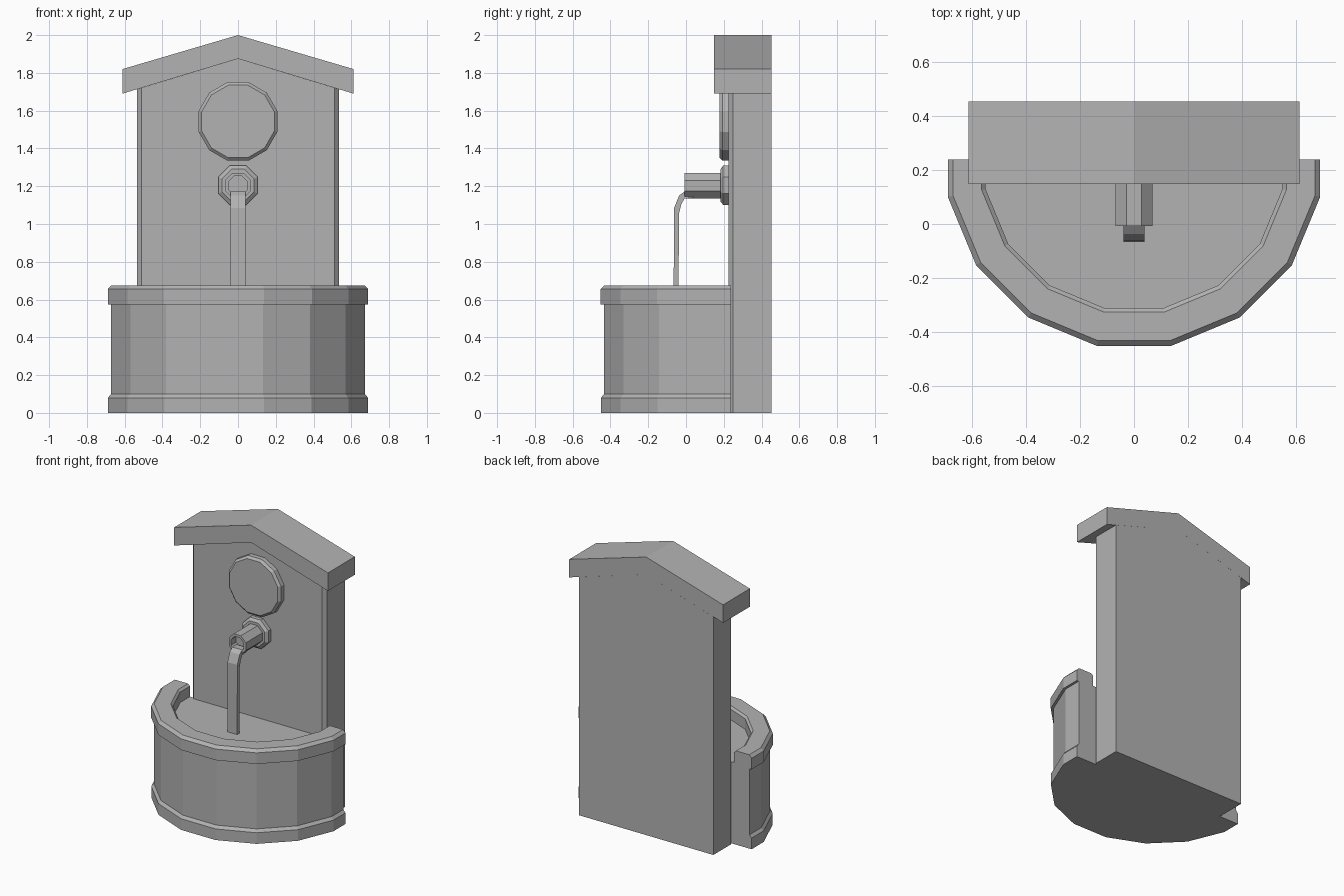
import bpy, bmesh
from math import sin, cos, pi

cube = bpy.data.objects.get("Cube")
if cube:
    bpy.data.objects.remove(cube, do_unlink=True)

stone = bpy.data.materials.new("grey stone")
stone.use_nodes = True
GREY = (0.45, 0.45, 0.45, 1)
stone.diffuse_color = GREY
stone.node_tree.nodes["Principled BSDF"].inputs["Base Color"].default_value = GREY


def finish(name, bm):
    bmesh.ops.recalc_face_normals(bm, faces=bm.faces)
    mesh = bpy.data.meshes.new(name)
    bm.to_mesh(mesh)
    bm.free()
    mesh.materials.append(stone)
    obj = bpy.data.objects.new(name, mesh)
    bpy.context.collection.objects.link(obj)
    return obj


def loft(name, rings):
    """Skin closed rings of points and cap both ends."""
    bm = bmesh.new()
    loops = [[bm.verts.new(p) for p in ring] for ring in rings]
    n = len(loops[0])
    for a, b in zip(loops, loops[1:]):
        for i in range(n):
            j = (i + 1) % n
            bm.faces.new((a[i], a[j], b[j], b[i]))
    bm.faces.new(loops[0])
    bm.faces.new(loops[-1])
    return finish(name, bm)


def turned(name, sides, z, steps):
    """Flat-sided turning about a front-to-back axis; steps are (apothem, y)."""
    rings = []
    for apothem, y in steps:
        r = apothem / cos(pi / sides)
        angles = [2 * pi * (i + 0.5) / sides for i in range(sides)]
        rings.append([(r * cos(a), y, z + r * sin(a)) for a in angles])
    return loft(name, rings)


# Half-round basin: base moulding, body, rim and filled level
END_Y = 0.238
WATER = 0.585
profile = [(0.702, 0), (0.702, 0.08), (0.685, 0.10), (0.685, 0.575),
           (0.703, 0.575), (0.703, 0.655), (0.683, 0.675),
           (0.575, 0.675), (0.56, 0.66), (0.56, WATER)]
bm = bmesh.new()
arcs = []
for r, z in profile:
    pts = [(r * cos(pi / 16), 0)]
    pts += [(r * cos(pi * (i + 0.5) / 8), r * sin(pi * (i + 0.5) / 8)) for i in range(8)]
    pts.append((-pts[0][0], 0))
    arcs.append([bm.verts.new((x, END_Y - d, z)) for x, d in pts])
for a, b in zip(arcs, arcs[1:]):
    for i in range(len(a) - 1):
        bm.faces.new((a[i], a[i + 1], b[i + 1], b[i]))
bm.faces.new(arcs[0])
bm.faces.new(arcs[-1])
bm.faces.new([a[0] for a in arcs] + [a[-1] for a in reversed(arcs)])
finish("basin", bm)

# Back wall with chamfered front corners and a gabled top
BACK = 0.453
SLOPE = 0.303
half = [(0, 0.225), (0.51, 0.225), (0.535, 0.25), (0.535, BACK), (0, BACK)]
plan = half + [(-x, y) for x, y in reversed(half[1:-1])]
loft("back_wall", [[(x, y, 0) for x, y in plan],
                   [(x, y, 1.875 - SLOPE * abs(x)) for x, y in plan]])

# Gabled coping
gable = [(-0.612, 1.69), (0, 1.875), (0.612, 1.69),
         (0.612, 1.82), (0, 2.0), (-0.612, 1.82)]
loft("roof", [[(x, y, z) for x, z in gable] for y in (0.148, BACK)])

# Round plaque and spout fittings
turned("plaque", 12, 1.543, [(0.208, 0.24), (0.208, 0.192), (0.192, 0.177)])
turned("spout_flange", 8, 1.205, [(0.104, 0.24), (0.104, 0.197), (0.085, 0.182)])
turned("spout", 8, 1.203, [(0.068, 0.2), (0.068, -0.008), (0.05, -0.008), (0.05, 0.05)])

# Water stream: side path of (outer, inner) edge points
path = [((0.04, 1.172), (0.04, 1.14)), ((-0.008, 1.172), (-0.008, 1.134)),
        ((-0.037, 1.15), (-0.025, 1.105)), ((-0.063, 1.085), (-0.037, 1.055)),
        ((-0.066, WATER - 0.01), (-0.04, WATER - 0.01))]
W = 0.039
loft("water_stream", [[(-W, *o), (W, *o), (W, *i), (-W, *i)] for o, i in path])
